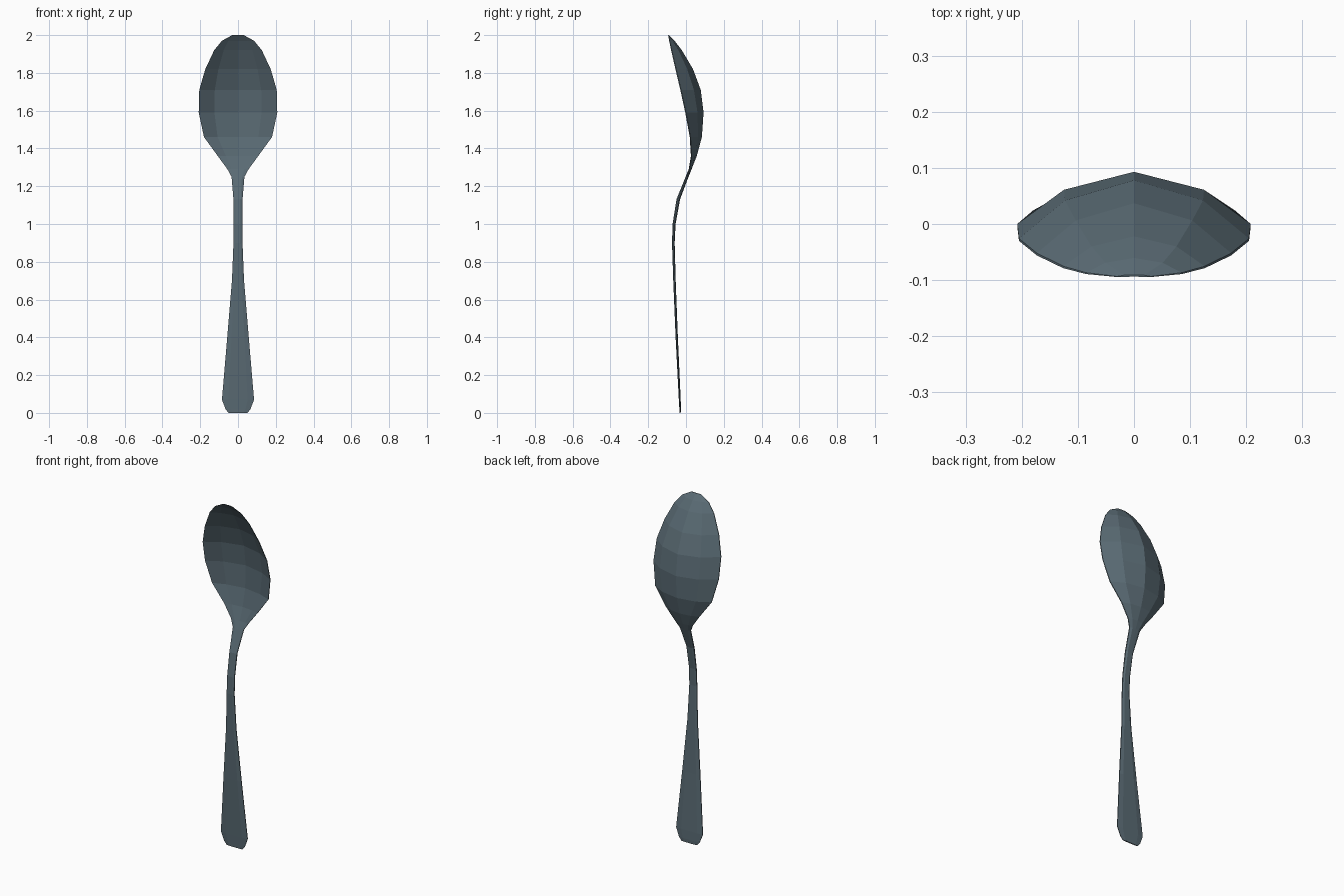
import bpy, bmesh

steel = bpy.data.materials.new("blue_grey_steel")
steel.diffuse_color = (0.102, 0.147, 0.175, 1)

# Stations from handle end to bowl tip: z, half width, rim y, bowl depth, thickness
stations = [
    (0.00, 0.050, -0.031, 0.000, 0.006),
    (0.02, 0.066, -0.031, 0.000, 0.008),
    (0.07, 0.085, -0.033, 0.000, 0.010),
    (0.40, 0.057, -0.049, 0.000, 0.012),
    (0.70, 0.032, -0.061, 0.000, 0.013),
    (0.90, 0.024, -0.067, 0.000, 0.014),
    (1.00, 0.023, -0.063, 0.000, 0.016),
    (1.13, 0.024, -0.041, 0.000, 0.019),
    (1.25, 0.034, 0.004, 0.002, 0.015),
    (1.29, 0.056, 0.018, 0.005, 0.013),
    (1.36, 0.107, 0.028, 0.023, 0.012),
    (1.46, 0.180, 0.022, 0.056, 0.012),
    (1.59, 0.208, -0.002, 0.089, 0.012),
    (1.71, 0.205, -0.028, 0.100, 0.012),
    (1.82, 0.173, -0.054, 0.085, 0.012),
    (1.92, 0.126, -0.077, 0.050, 0.010),
    (1.97, 0.085, -0.088, 0.024, 0.007),
    (2.00, 0.030, -0.094, 0.002, 0.003),
]
ACROSS = [-1, -0.6, 0, 0.6, 1]
INNER = 0.88    # the hollow is a little shallower than the back of the bowl


def section(bm, z, w, rim, depth, thick):
    """Closed ring with thin edges: front face one way, back face the other."""
    ring = [(t, -1) for t in ACROSS] + [(t, 1) for t in reversed(ACROSS)]
    verts = []
    for t, side in ring:
        half = thick / 2 * (0.35 if abs(t) == 1 else 1)
        d = depth * (INNER if side < 0 else 1)
        y = rim + d * (1 - t * t) + side * half
        verts.append(bm.verts.new((w * t, y, z)))
    return verts


# Spoon: one skin lofted through all stations
bm = bmesh.new()
rings = [section(bm, *s) for s in stations]
n = len(rings[0])
for a, b in zip(rings, rings[1:]):
    for i in range(n):
        j = (i + 1) % n
        bm.faces.new((a[i], a[j], b[j], b[i]))
# Close the handle end and bowl tip with quads
for ring in (rings[0], rings[-1]):
    for i in range(len(ACROSS) - 1):
        bm.faces.new((ring[i], ring[i + 1], ring[n - 2 - i], ring[n - 1 - i]))
bmesh.ops.recalc_face_normals(bm, faces=bm.faces)

mesh = bpy.data.meshes.new("spoon")
bm.to_mesh(mesh)
bm.free()
mesh.materials.append(steel)
spoon = bpy.data.objects.new("spoon", mesh)
bpy.context.collection.objects.link(spoon)
